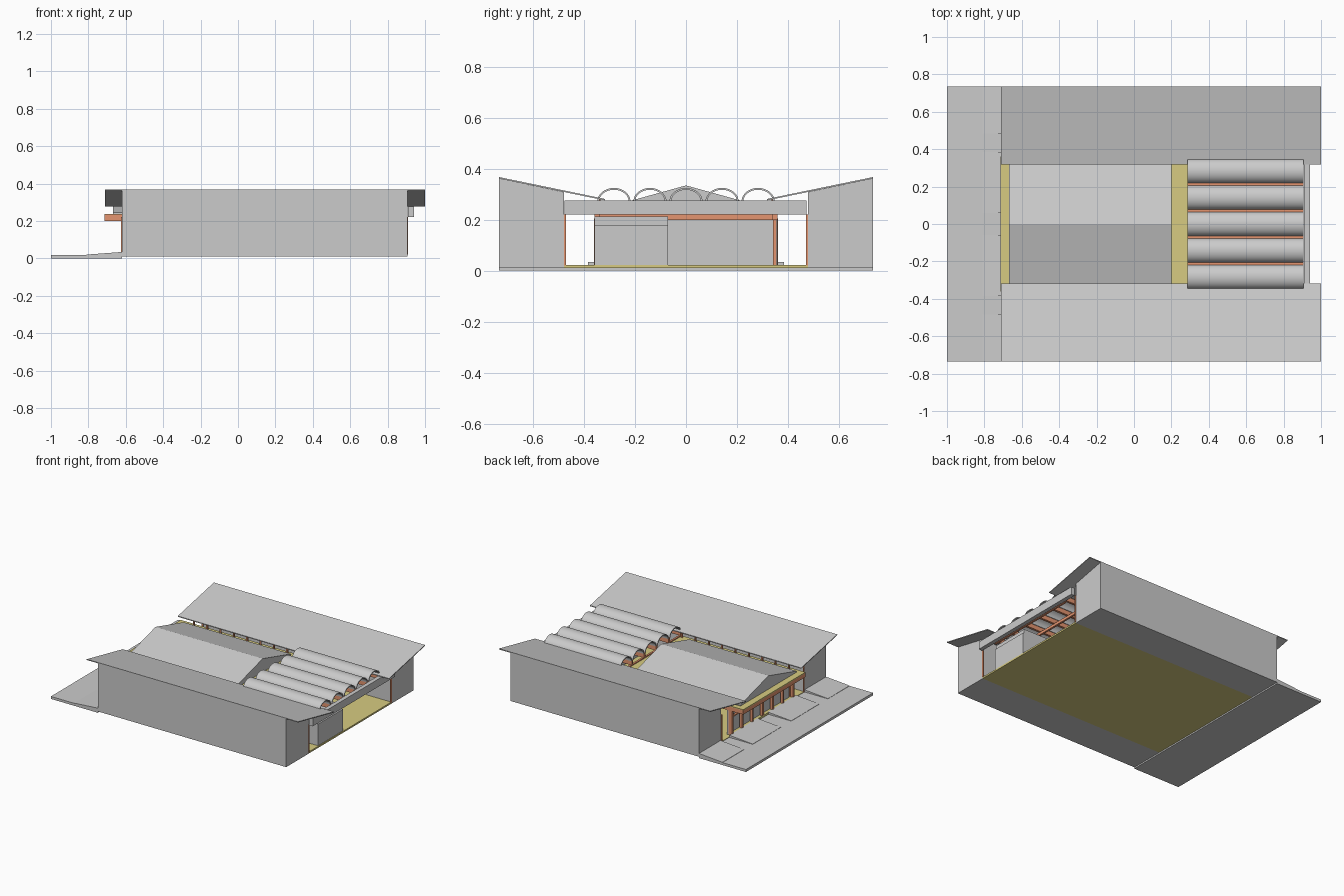
import bpy, math

if "Cube" in bpy.data.objects:
    bpy.data.objects.remove(bpy.data.objects["Cube"])

def material(name, col):
    m = bpy.data.materials.new(name)
    m.diffuse_color = (*col, 1)
    m.use_nodes = True
    m.node_tree.nodes["Principled BSDF"].inputs["Base Color"].default_value = m.diffuse_color
    return m

ORANGE = material("timber_orange", (0.78, 0.30, 0.16))
YELLOW = material("floor_yellow", (0.68, 0.60, 0.22))

def mesh(name, verts, faces, mat=None):
    me = bpy.data.meshes.new(name)
    me.from_pydata(verts, [], faces)
    ob = bpy.data.objects.new(name, me)
    bpy.context.collection.objects.link(ob)
    if mat:
        me.materials.append(mat)
    return ob

def prism(name, profile, a, b, mat=None, axis="x"):
    """Extrude a closed profile from a to b: (y, z) along x or (x, z) along y."""
    n = len(profile)
    place = (lambda t, p: (t, p[0], p[1])) if axis == "x" else (lambda t, p: (p[0], t, p[1]))
    verts = [place(t, p) for t in (a, b) for p in profile]
    faces = [list(range(n))[::-1], list(range(n, 2 * n))]
    faces += [(i, (i + 1) % n, n + (i + 1) % n, n + i) for i in range(n)]
    ob = mesh(name, verts, faces, mat)
    import bmesh
    bm = bmesh.new()
    bm.from_mesh(ob.data)
    bmesh.ops.recalc_face_normals(bm, faces=bm.faces)
    bm.to_mesh(ob.data)
    bm.free()
    return ob

def box(name, x0, x1, y0, y1, z0, z1, mat=None):
    return prism(name, [(y0, z0), (y1, z0), (y1, z1), (y0, z1)], x0, x1, mat)

W = 0.735          # half width of the building
X0, X1 = -0.62, 0.905   # wall ends

# Pavement and entrance ramps
box("pavement", -1, X0, -W, W, 0, 0.018)
for s in (-1, 1):
    for y0, y1 in ((0.06, 0.385), (0.485, W)):
        prism("entrance_ramp", [(-0.81, 0.017), (X0, 0.017), (X0, 0.034), (-0.81, 0.02)],
              s * y0, s * y1, axis="y")

# Hall floor
box("hall_floor", X0, X1, -0.48, 0.48, 0.01, 0.022, YELLOW)

for s in (-1, 1):
    # Side wings: base, outer, inner and end walls, with the roof sloping inwards
    box("wing_base", X0, X1, s * 0.48, s * W, 0.01, 0.02)
    prism("outer_wall", [(s * W, 0.01), (s * W, 0.362), (s * 0.725, 0.36), (s * 0.725, 0.01)], X0, X1)
    box("inner_wall", X0, X1, s * 0.48, s * 0.488, 0.02, 0.308)
    for xa in (X0, X1 - 0.01):
        prism("wing_end_wall", [(s * 0.48, 0.01), (s * W, 0.01), (s * W, 0.362), (s * 0.48, 0.309)],
              xa, xa + 0.01)
    prism("wing_roof", [(s * 0.318, 0.276), (s * W, 0.362), (s * W, 0.368), (s * 0.318, 0.282)],
          -0.71, 1.0)
    # Timber jambs at both ends of the side passages
    for x in (X0 - 0.005, X1 - 0.005):
        box("passage_jamb", x, x + 0.01, s * 0.472, s * 0.48, 0.02, 0.22, ORANGE)
    # Edge beam under the flat deck, clerestory posts above it and columns below
    box("deck_edge_beam", -0.715, 0.285, s * 0.34, s * 0.36, 0.2, 0.233, ORANGE)
    for i in range(9):
        x = -0.6 + i * 0.108
        box("clerestory_post", x, x + 0.01, s * 0.335, s * 0.345, 0.235, 0.279, ORANGE)
        box("hall_column", x, x + 0.014, s * 0.342, s * 0.356, 0.02, 0.2, ORANGE)

# Flat timber deck below the gabled roof
box("flat_deck", -0.715, 0.25, -0.36, 0.36, 0.228, 0.236, YELLOW)
box("deck_end_board", 0.25, 0.287, -0.36, 0.36, 0.226, 0.235, YELLOW)
for x in (-0.715, -0.62, 0.25):
    box("deck_cross_beam", x, x + 0.02, -0.36, 0.36, 0.2, 0.233, ORANGE)

# Central gabled roof
prism("gable_roof", [(-0.325, 0.237), (0.325, 0.237), (0.325, 0.245), (0, 0.335), (-0.325, 0.245)],
      -0.668, 0.2)

# Entrance facade: wall panels, posts, sill and transom
box("facade_panels", -0.595, -0.585, -0.36, 0.36, 0.02, 0.205)
for i in range(7):
    y = -0.353 + i * 0.706 / 6
    box("facade_post", -0.625, -0.605, y - 0.008, y + 0.008, 0.02, 0.205, ORANGE)
box("facade_transom", -0.62, -0.605, -0.36, 0.36, 0.15, 0.16, ORANGE)
box("facade_sill", -0.625, -0.6, -0.36, 0.36, 0.018, 0.032, YELLOW)

# Barrel vaults: thin half-round shells
N = 16
for k in range(-2, 3):
    c = k * 0.1415
    outer = [(c + 0.065 * math.cos(math.pi * i / N), 0.272 + 0.053 * math.sin(math.pi * i / N))
             for i in range(N + 1)]
    inner = [(c + 0.058 * math.cos(math.pi * i / N), 0.272 + 0.046 * math.sin(math.pi * i / N))
             for i in range(N, -1, -1)]
    ob = prism("barrel_vault", outer + inner, 0.285, X1)
    bpy.context.view_layer.objects.active = ob
    ob.select_set(True)
    bpy.ops.object.shade_smooth_by_angle(angle=math.radians(35))
    ob.select_set(False)

# Timber grid carrying the vaults
for k in range(6):
    y = (k - 2.5) * 0.1415
    box("vault_beam", 0.285, X1, y - 0.008, y + 0.008, 0.24, 0.274, ORANGE)
for i in range(5):
    x = 0.285 + i * 0.151
    box("vault_cross_beam", x, x + 0.014, -0.36, 0.36, 0.222, 0.242, ORANGE)

# Rear fascia and the small room beside the rear opening
box("rear_fascia", 0.91, 0.94, -0.478, 0.474, 0.22, 0.276)
box("rear_room", 0.6, 0.9, -0.36, -0.07, 0.02, 0.18)
box("rear_room_lintel", 0.6, 0.89, -0.36, -0.07, 0.18, 0.212)
